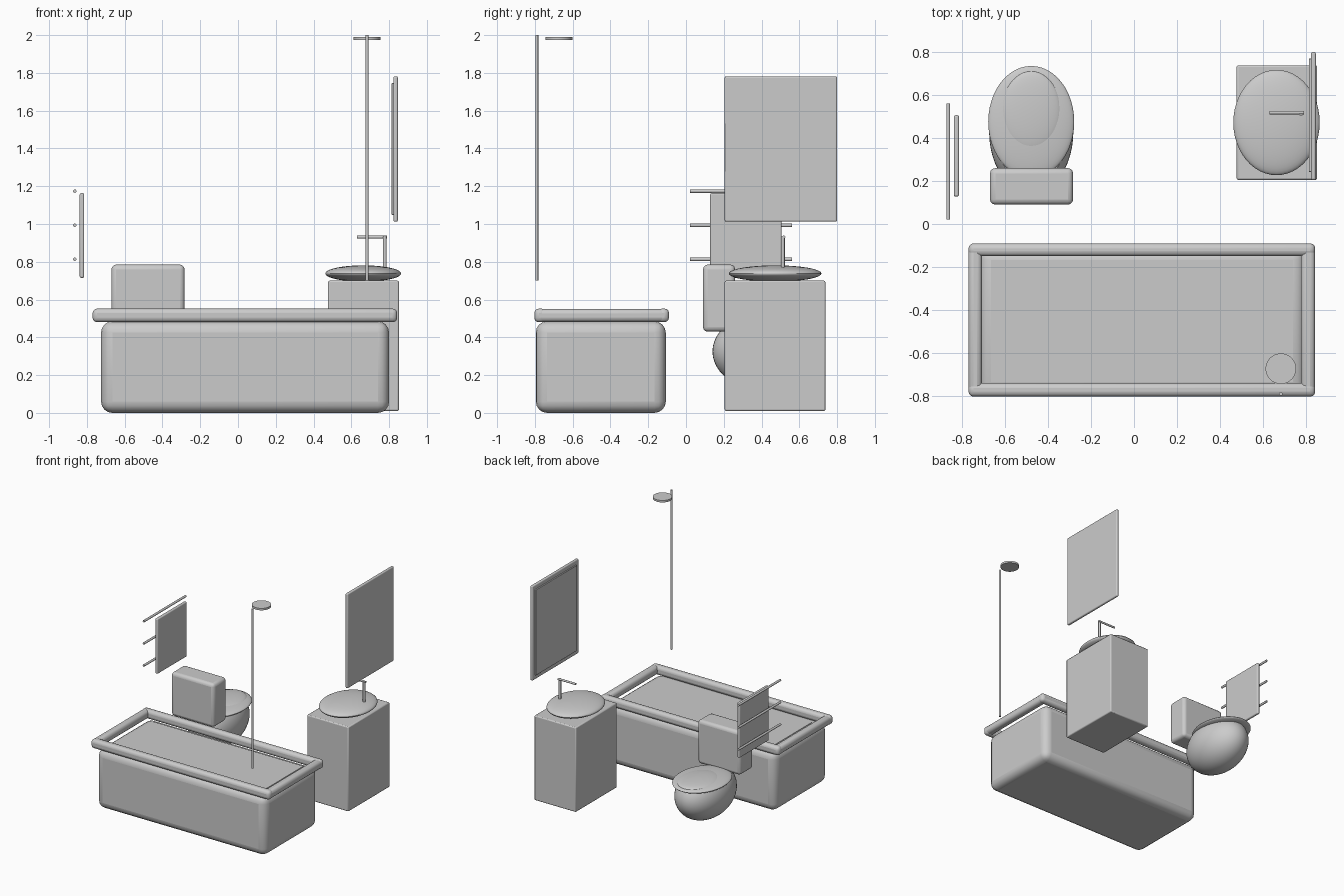
import bpy, bmesh, math
from mathutils import Matrix, Vector

if "Cube" in bpy.data.objects:
    bpy.data.objects.remove(bpy.data.objects["Cube"])


def finish(bm, name, bevel=0, seg=3):
    me = bpy.data.meshes.new(name)
    bm.to_mesh(me)
    bm.free()
    ob = bpy.data.objects.new(name, me)
    bpy.context.collection.objects.link(ob)
    if bevel:
        m = ob.modifiers.new("bevel", 'BEVEL')
        m.width, m.segments = bevel, seg
    bpy.context.view_layer.objects.active = ob
    ob.select_set(True)
    bpy.ops.object.shade_smooth_by_angle(angle=math.radians(35))
    ob.select_set(False)
    return ob


def box(name, x, y, z, bevel=0.0, seg=3):
    """Box given by (min, max) ranges."""
    size = [r[1] - r[0] for r in (x, y, z)]
    mid = Vector([(r[0] + r[1]) / 2 for r in (x, y, z)])
    bm = bmesh.new()
    bmesh.ops.create_cube(bm, size=1,
                          matrix=Matrix.Translation(mid) @ Matrix.Diagonal((*size, 1)))
    return finish(bm, name, bevel, seg)


def rod(name, a, b, r, sides=24):
    """Cylinder between two points."""
    a, b = Vector(a), Vector(b)
    rot = (b - a).to_track_quat('Z', 'Y').to_matrix().to_4x4()
    bm = bmesh.new()
    bmesh.ops.create_cone(bm, cap_ends=True, segments=sides, radius1=r, radius2=r,
                          depth=(b - a).length,
                          matrix=Matrix.Translation((a + b) / 2) @ rot)
    return finish(bm, name)


def ellipsoid(name, c, r, cut=None):
    """Scaled sphere, optionally cut flat at height cut."""
    bm = bmesh.new()
    bmesh.ops.create_uvsphere(bm, u_segments=48, v_segments=24, radius=1,
                              matrix=Matrix.Translation(c) @ Matrix.Diagonal((*r, 1)))
    if cut is not None:
        g = bm.verts[:] + bm.edges[:] + bm.faces[:]
        res = bmesh.ops.bisect_plane(bm, geom=g, plane_co=(0, 0, cut),
                                     plane_no=(0, 0, 1), clear_outer=True)
        edges = [e for e in res['geom_cut'] if isinstance(e, bmesh.types.BMEdge)]
        bmesh.ops.edgeloop_fill(bm, edges=edges)
    return finish(bm, name)


# Bathtub: body, water panel and four rim bars
box("tub_body", (-0.725, 0.80), (-0.795, -0.107), (0.0, 0.485), 0.06, 4)
box("tub_inner", (-0.637, 0.71), (-0.71, -0.172), (0.12, 0.489))
for name, y in (("front", (-0.803, -0.74)), ("back", (-0.15, -0.09))):
    box("tub_rim_" + name, (-0.77, 0.843), y, (0.48, 0.552), 0.024)
for name, x in (("left", (-0.77, -0.707)), ("right", (0.777, 0.843))):
    box("tub_rim_" + name, x, (-0.80, -0.093), (0.482, 0.55), 0.024)

# Shower
rod("shower_pole", (0.683, -0.79, 0.70), (0.683, -0.79, 2.0), 0.008)
rod("shower_head", (0.683, -0.673, 1.975), (0.683, -0.673, 1.991), 0.071, 40)

# Toilet
box("toilet_tank", (-0.67, -0.283), (0.09, 0.26), (0.43, 0.785), 0.025)
ellipsoid("toilet_bowl", (-0.478, 0.43, 0.325), (0.196, 0.29, 0.21), 0.435)
ellipsoid("toilet_seat", (-0.478, 0.475, 0.435), (0.20, 0.26, 0.03))
ellipsoid("toilet_lid", (-0.478, 0.52, 0.448), (0.14, 0.19, 0.025))

# Vanity with basin and tap
box("vanity_cabinet", (0.477, 0.852), (0.205, 0.738), (0.01, 0.70), 0.008, 2)
ellipsoid("basin", (0.663, 0.472, 0.738), (0.201, 0.245, 0.043))
rod("tap_post", (0.777, 0.513, 0.75), (0.777, 0.513, 0.935), 0.01)
rod("tap_spout", (0.63, 0.518, 0.931), (0.79, 0.518, 0.931), 0.008)

# Mirror
box("mirror_frame", (0.823, 0.846), (0.205, 0.80), (1.012, 1.782), 0.008)
box("mirror_glass", (0.813, 0.825), (0.243, 0.77), (1.048, 1.746), 0.002, 1)

# Towel rack and towel
for i, z in enumerate((0.813, 0.993, 1.174)):
    rod(f"towel_rail_{i + 1}", (-0.864, 0.02, z), (-0.864, 0.56, z), 0.009)
box("towel", (-0.838, -0.814), (0.128, 0.506), (0.715, 1.163), 0.008)
